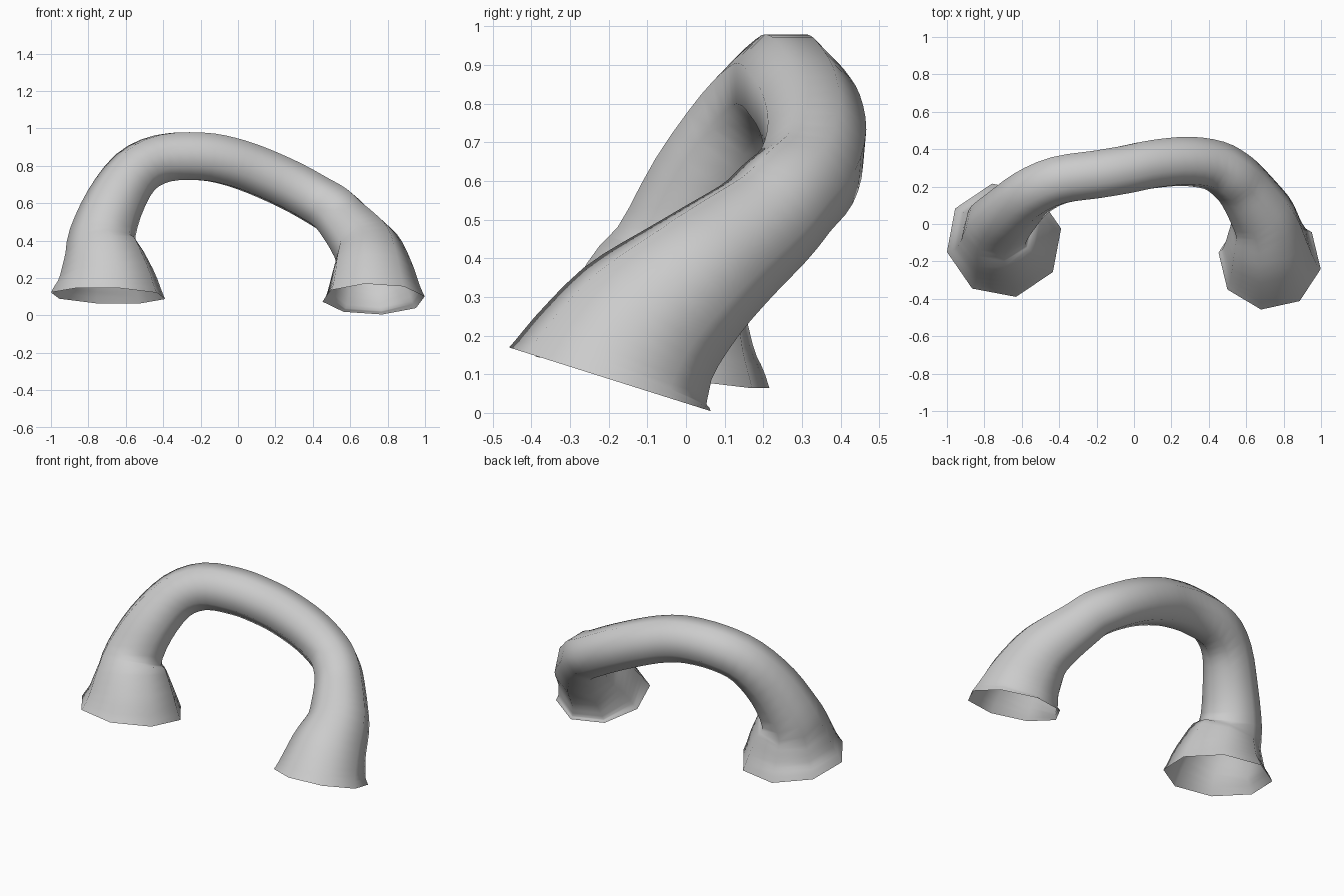
import bpy, bmesh, math
from mathutils import Vector

if "Cube" in bpy.data.objects:
    bpy.data.objects.remove(bpy.data.objects["Cube"])

SIDES, STEPS = 8, 3

# centre line stations from left flare to right flare: x, y, z, radius
stations = [
    (-.695, -.087, .105, .312), (-.697, -.08, .19, .272), (-.717, -.05, .32, .220),
    (-.725, -.01, .42, .180), (-.66, .065, .60, .158), (-.55, .165, .765, .142),
    (-.40, .235, .84, .138), (-.20, .265, .85, .138), (-.05, .29, .825, .138),
    (.10, .32, .775, .138), (.28, .335, .695, .138), (.43, .313, .612, .138),
    (.52, .26, .555, .143), (.58, .20, .49, .150), (.65, .10, .41, .168),
    (.70, .01, .335, .188), (.715, -.10, .23, .224), (.722, -.17, .135, .253),
    (.725, -.197, .087, .277)]
MID = 7 * STEPS
START_DIR = Vector((.03, .14, 1)).normalized()
END_DIR = Vector((0, -.30, -.95)).normalized()


def catmull(a, b, c, d, t):
    return .5 * (2 * b + (c - a) * t + (2 * a - 5 * b + 4 * c - d) * t * t
                 + (3 * b - a - 3 * c + d) * t ** 3)


# smooth path
pts = [Vector(s) for s in stations]
ext = [2 * pts[0] - pts[1]] + pts + [2 * pts[-1] - pts[-2]]
path = [catmull(*ext[i:i + 4], k / STEPS) for i in range(len(pts) - 1) for k in range(STEPS)]
path.append(pts[-1])
pos = [p.to_3d() if len(p) == 3 else Vector(p[:3]) for p in path]
n = len(path)
tan = [(pos[min(i + 1, n - 1)] - pos[max(i - 1, 0)]).normalized() for i in range(n)]
# ease the ring planes into the tilted mouths
for k, w in enumerate((1, .8, .6, .4, .25, .1)):
    tan[k] = tan[k].lerp(START_DIR, w).normalized()
    tan[n - 1 - k] = tan[n - 1 - k].lerp(END_DIR, w).normalized()

# twist-free frames carried outward from the top of the arch
up = [None] * n
z = Vector((0, 0, 1))
up[MID] = (z - tan[MID] * z.dot(tan[MID])).normalized()
for order in (range(MID + 1, n), range(MID - 1, -1, -1)):
    for i in order:
        j = i - 1 if order.step > 0 else i + 1
        up[i] = tan[j].rotation_difference(tan[i]) @ up[j]
        up[i] = (up[i] - tan[i] * up[i].dot(tan[i])).normalized()


def end_twist(i, azimuth):
    """Small roll that puts a mouth corner at the given plan direction."""
    a = math.radians(azimuth)
    d = Vector((math.cos(a), math.sin(a), 0))
    cur = math.atan2(d.dot(tan[i].cross(up[i])), d.dot(up[i]))
    step = math.tau / SIDES
    off = (cur - step / 2) % step
    return off - step if off > step / 2 else off


tw0, tw1 = end_twist(0, 192), end_twist(n - 1, -10)

# lofted octagonal tube, open at both mouths
bm = bmesh.new()
rings = []
for i in range(n):
    roll = tw0 * (MID - i) / MID if i < MID else tw1 * (i - MID) / (n - 1 - MID)
    side = tan[i].cross(up[i])
    ring = []
    for k in range(SIDES):
        a = (k + .5) * math.tau / SIDES + roll
        ring.append(bm.verts.new(pos[i] + path[i][3] * (up[i] * math.cos(a) + side * math.sin(a))))
    rings.append(ring)
for a, b in zip(rings, rings[1:]):
    for k in range(SIDES):
        m = (k + 1) % SIDES
        bm.faces.new((a[k], a[m], b[m], b[k]))
bmesh.ops.recalc_face_normals(bm, faces=bm.faces)
for f in bm.faces:
    f.smooth = True
mesh = bpy.data.meshes.new("flared_arch_tube")
bm.to_mesh(mesh)
bm.free()
tube = bpy.data.objects.new("flared_arch_tube", mesh)
bpy.context.collection.objects.link(tube)
